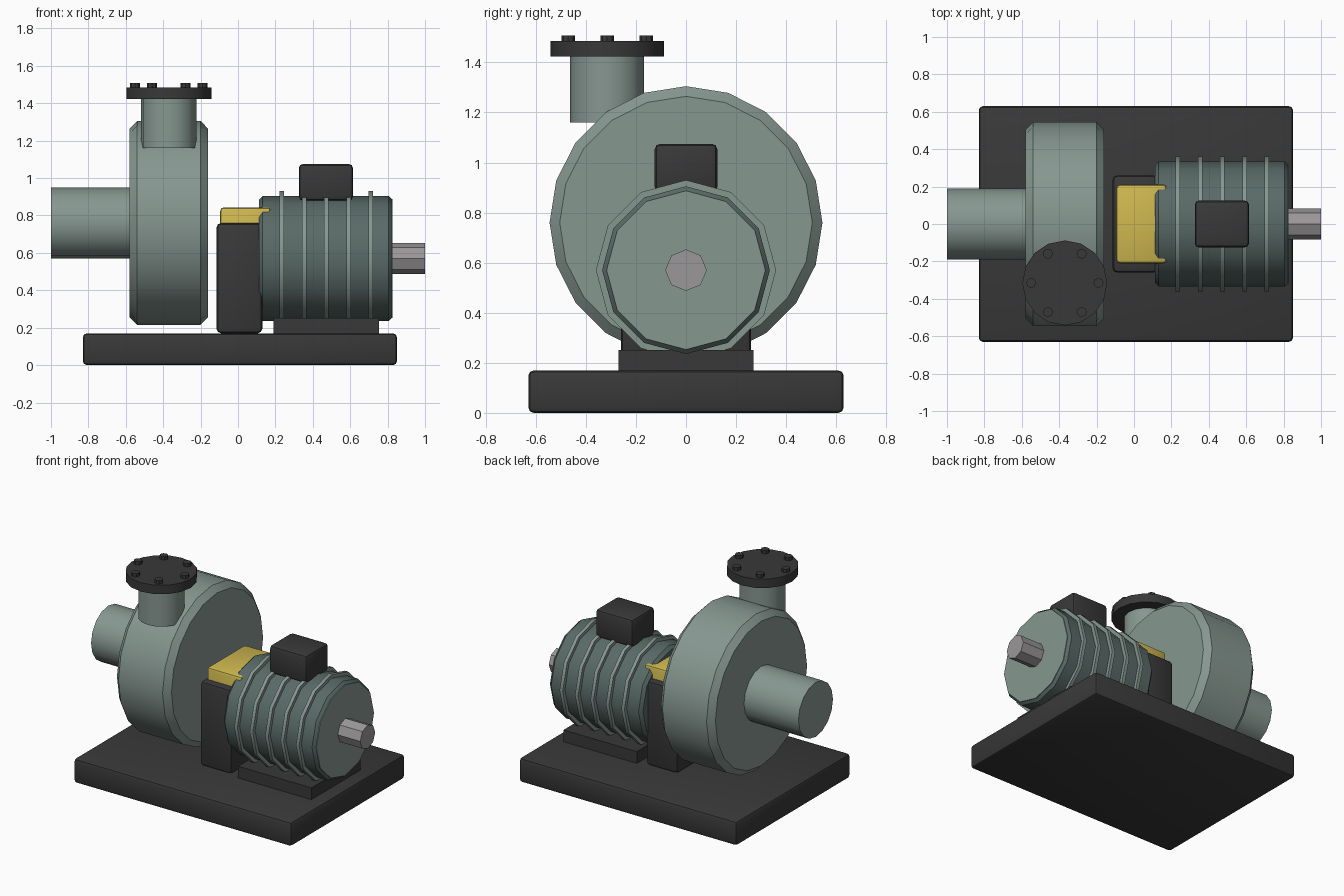
import bpy, bmesh
from math import radians, cos, sin, tau
from mathutils import Matrix, Vector

if "Cube" in bpy.data.objects:
    bpy.data.objects.remove(bpy.data.objects["Cube"])


def material(name, rgb):
    m = bpy.data.materials.new(name)
    m.diffuse_color = (*rgb, 1)
    m.use_nodes = True
    m.node_tree.nodes["Principled BSDF"].inputs["Base Color"].default_value = m.diffuse_color
    return m


GREEN = material("casing_green", (0.24, 0.31, 0.28))
DARK_GREEN = material("motor_green", (0.10, 0.145, 0.135))
DARK = material("dark_iron", (0.04, 0.04, 0.04))
YELLOW = material("guard_yellow", (0.62, 0.48, 0.08))
STEEL = material("steel", (0.33, 0.31, 0.32))


def finish(name, bm, mat, bevel=0, segments=1):
    mesh = bpy.data.meshes.new(name)
    bmesh.ops.recalc_face_normals(bm, faces=bm.faces)
    bm.to_mesh(mesh)
    bm.free()
    mesh.materials.append(mat)
    ob = bpy.data.objects.new(name, mesh)
    bpy.context.collection.objects.link(ob)
    bpy.ops.object.select_all(action='DESELECT')
    bpy.context.view_layer.objects.active = ob
    ob.select_set(True)
    if bevel:
        mod = ob.modifiers.new("bevel", 'BEVEL')
        mod.width, mod.segments = bevel, segments
        mod.limit_method, mod.angle_limit = 'ANGLE', radians(50)
        bpy.ops.object.modifier_apply(modifier=mod.name)
    bpy.ops.object.shade_smooth_by_angle(angle=radians(35))
    return ob


def box(name, x, y, z, mat, bevel=0):
    lo, hi = Vector((x[0], y[0], z[0])), Vector((x[1], y[1], z[1]))
    bm = bmesh.new()
    bmesh.ops.create_cube(bm, size=1, matrix=Matrix.Translation((lo + hi) / 2)
                          @ Matrix.Diagonal((*(hi - lo), 1)))
    return finish(name, bm, mat, bevel, 2)


def cylinder(name, axis, a, b, span, r, sides, mat, bevel=0):
    """axis 'X': centre (y, z) = (a, b); axis 'Z': centre (x, y) = (a, b)."""
    mid = (span[0] + span[1]) / 2
    if axis == 'X':
        m = Matrix.Translation((mid, a, b)) @ Matrix.Rotation(radians(90), 4, 'Y')
    else:
        m = Matrix.Translation((a, b, mid))
    bm = bmesh.new()
    bmesh.ops.create_cone(bm, cap_ends=True, segments=sides, radius1=r, radius2=r,
                          depth=span[1] - span[0], matrix=m)
    return finish(name, bm, mat, bevel)


# Base and pump casing
box("base_plate", (-0.83, 0.85), (-0.63, 0.63), (0, 0.17), DARK, 0.022)
cylinder("pump_casing", 'X', 0, 0.76, (-0.58, -0.16), 0.545, 20, GREEN, 0.04)
cylinder("inlet_pipe", 'X', 0, 0.76, (-1, -0.5), 0.19, 16, GREEN)

# Discharge nozzle with bolted flange
NX, NY = -0.37, -0.315
cylinder("discharge_pipe", 'Z', NX, NY, (1.16, 1.44), 0.148, 16, GREEN)
cylinder("discharge_flange", 'Z', NX, NY, (1.423, 1.485), 0.227, 16, DARK)
for i in range(6):
    t = i * tau / 6
    cylinder(f"flange_bolt_{i + 1}", 'Z', NX + 0.18 * cos(t), NY + 0.18 * sin(t),
             (1.47, 1.508), 0.027, 8, DARK)

# Bearing pedestal and coupling guard
box("bearing_pedestal", (-0.115, 0.13), (-0.26, 0.26), (0.17, 0.76), DARK, 0.025)
box("coupling_guard", (-0.095, 0.175), (-0.21, 0.21), (0.4, 0.843), YELLOW, 0.018)

# Motor, end cover, cooling ribs and shaft
cylinder("motor_body", 'X', 0, 0.57, (0.112, 0.825), 0.335, 12, DARK_GREEN, 0.02)
cylinder("motor_end_cover", 'X', 0, 0.57, (0.8, 0.827), 0.317, 12, GREEN)
for i in range(5):
    x = 0.235 + 0.119 * i
    cylinder(f"motor_rib_{i + 1}", 'X', 0, 0.57, (x - 0.012, x + 0.012), 0.36, 12, GREEN)
cylinder("motor_shaft", 'X', 0, 0.57, (0.78, 1), 0.083, 8, STEEL)

# Motor foot and terminal box
box("motor_foot", (0.19, 0.755), (-0.27, 0.27), (0.165, 0.252), DARK)
box("terminal_box", (0.325, 0.615), (-0.125, 0.125), (0.88, 1.075), DARK, 0.022)
